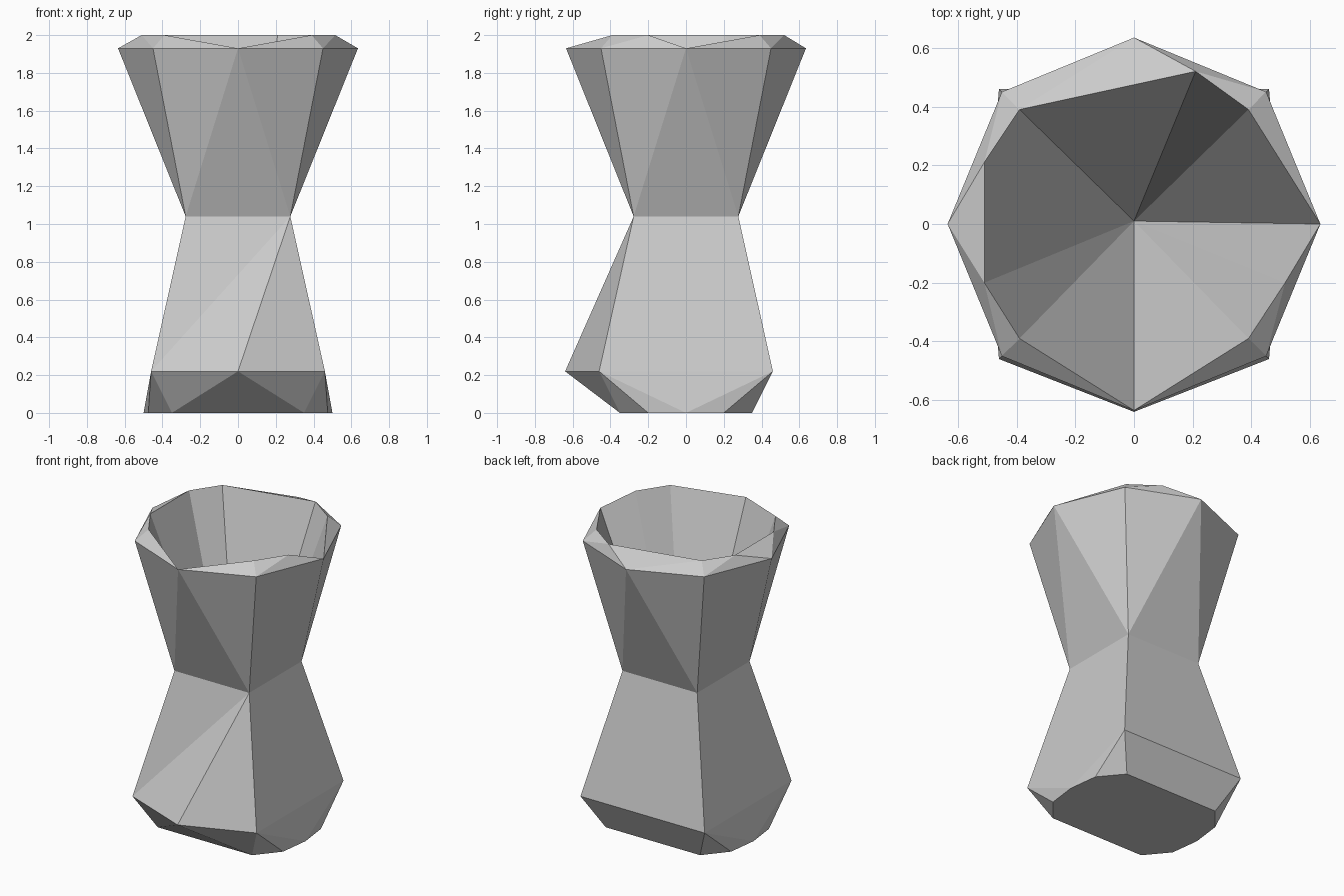
import bpy, bmesh

if "Cube" in bpy.data.objects:
    bpy.data.objects.remove(bpy.data.objects["Cube"])

bm = bmesh.new()


def ring(points, z):
    return [bm.verts.new((x, y, z)) for x, y in points]


def faces(*groups):
    for g in groups:
        bm.faces.new(g)


def square(r):
    return [(r, r), (-r, r), (-r, -r), (r, -r)]


# levels: foot corners, lower belt, waist, upper belt, rim
foot = ring(square(0.35), 0)
belt = ring(square(0.46), 0.22)
belt_front = bm.verts.new((0, -0.64, 0.22))
waist = ring(square(0.277), 1.04)
corner = ring(square(0.45), 1.93)
# middle[i] lies between corner[i] and corner[i+1]: back, left, front, right
middle = ring([(0, 0.635), (-0.635, 0), (0, -0.635), (0.635, 0)], 1.93)
rim = ring(square(0.39), 2)

# rounded left and right sides of the foot
outline = [foot[0], foot[1]]
bulges = {}
for s, back, front in ((-1, 1, 2), (1, 0, 3)):
    b, m, f = ring([(s * 0.475, 0.2), (s * 0.5, 0), (s * 0.475, -0.2)], 0)
    bulges[s] = (b, m, f)
    faces((belt[back], foot[back], b), (belt[back], b, m), (belt[back], m, belt[front]),
          (belt[front], m, f), (belt[front], f, foot[front]))
faces([foot[0], foot[1], *bulges[-1], foot[2], foot[3], *reversed(bulges[1])])

# back and pointed front of the foot
faces((foot[0], belt[0], belt[1], foot[1]),
      (foot[2], belt[2], belt_front), (foot[2], belt_front, foot[3]),
      (foot[3], belt_front, belt[3]))

# lower body: three flat sides and a folded front
for i in (0, 1, 3):
    j = (i + 1) % 4
    faces((belt[i], belt[j], waist[j], waist[i]))
faces((waist[2], waist[3], belt[2]), (waist[3], belt[2], belt_front),
      (waist[3], belt_front, belt[3]))

# upper body: three triangles per side
for i in range(4):
    j = (i + 1) % 4
    faces((waist[i], corner[i], middle[i]), (waist[i], middle[i], waist[j]),
          (waist[j], middle[i], corner[j]))

# uneven bevel up to the rim
back_tip, left_b, left_f, right_f = ring(
    [(0.21, 0.52), (-0.51, 0.21), (-0.51, -0.2), (0.515, -0.2)], 2)
faces((corner[0], middle[0], back_tip), (corner[0], back_tip, rim[0]),
      (middle[0], back_tip, rim[1]), (middle[0], rim[1], corner[1]),
      (corner[1], rim[1], left_b), (corner[1], left_b, middle[1]),
      (middle[1], left_b, left_f), (middle[1], left_f, corner[2]),
      (corner[2], left_f, rim[2]), (corner[2], rim[2], middle[2]),
      (middle[2], rim[3], corner[3]), (corner[3], rim[3], right_f),
      (corner[3], right_f, middle[3]), (middle[3], rim[0], corner[0]))

# funnel-shaped hollow
apex = bm.verts.new((0, 0.01, 0.42))
mouth = [rim[0], back_tip, rim[1], left_b, left_f, rim[2],
         middle[2], rim[3], right_f, middle[3]]
for a, b in zip(mouth, mouth[1:] + mouth[:1]):
    faces((a, b, apex))

bmesh.ops.recalc_face_normals(bm, faces=bm.faces[:])
mesh = bpy.data.meshes.new("hourglass_cup")
bm.to_mesh(mesh)
bm.free()
bpy.context.collection.objects.link(bpy.data.objects.new("hourglass_cup", mesh))
